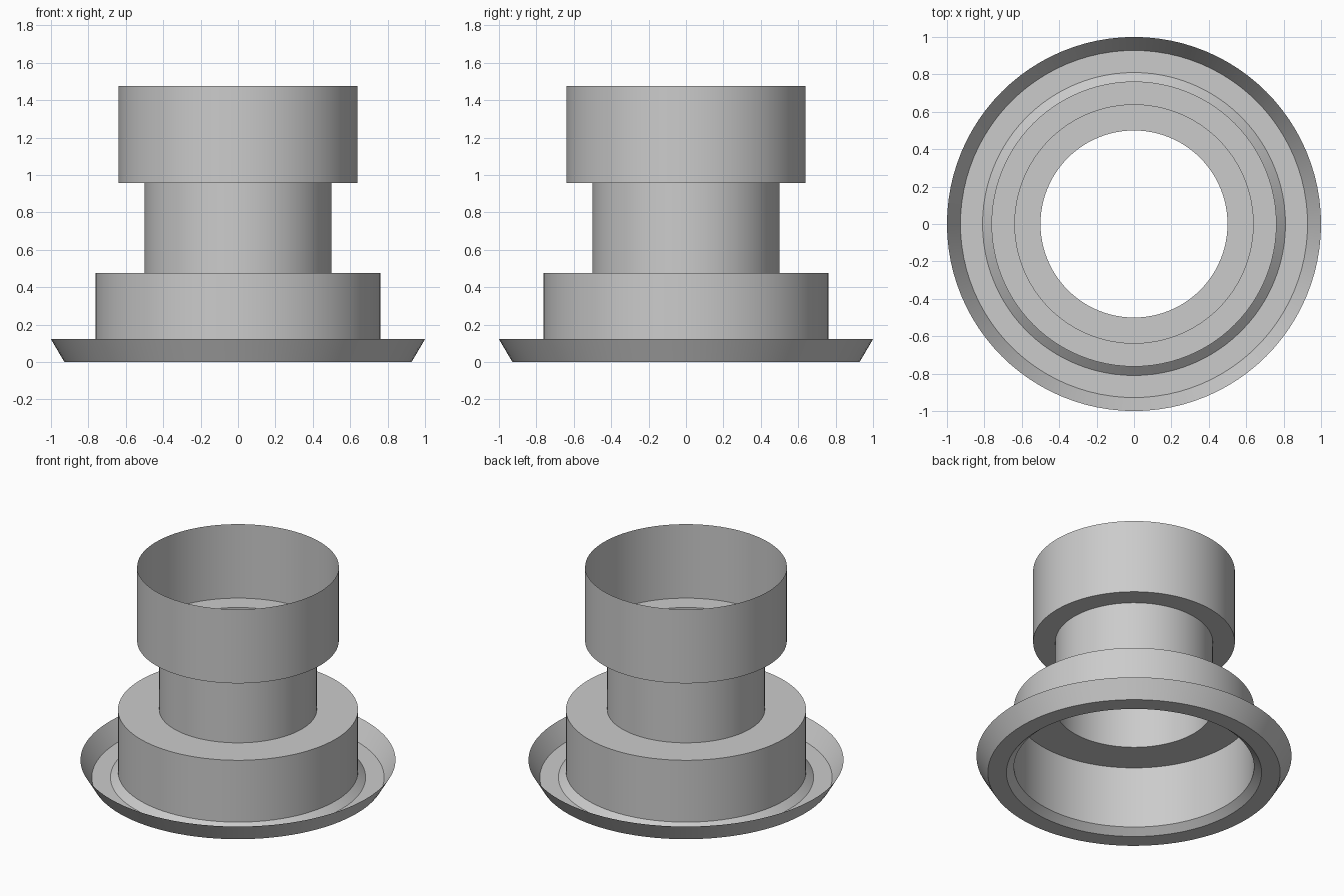
import bpy
from math import cos, sin, tau, radians

cube = bpy.data.objects.get("Cube")
if cube:
    bpy.data.objects.remove(cube, do_unlink=True)

SEGMENTS = 96

# One plain grey for the whole fitting
grey = bpy.data.materials.new("plain_grey")
grey.use_nodes = True
colour = (0.6, 0.6, 0.6, 1.0)
grey.diffuse_color = colour
grey.node_tree.nodes["Principled BSDF"].inputs["Base Color"].default_value = colour


def lathe(name, profile):
    """Turn an open (radius, height) profile, listed top to bottom, into a thin shell."""
    verts = [(r * cos(tau * s / SEGMENTS), r * sin(tau * s / SEGMENTS), z)
             for r, z in profile for s in range(SEGMENTS)]
    faces = []
    for row in range(len(profile) - 1):
        upper, lower = row * SEGMENTS, (row + 1) * SEGMENTS
        for s in range(SEGMENTS):
            n = (s + 1) % SEGMENTS
            faces.append((upper + s, lower + s, lower + n, upper + n))
    mesh = bpy.data.meshes.new(name)
    mesh.from_pydata(verts, [], faces)
    mesh.materials.append(grey)
    obj = bpy.data.objects.new(name, mesh)
    bpy.context.collection.objects.link(obj)
    bpy.ops.object.select_all(action='DESELECT')
    obj.select_set(True)
    bpy.context.view_layer.objects.active = obj
    bpy.ops.object.shade_smooth_by_angle(angle=radians(30))
    return obj


# Open upper collar with its inward ledge
lathe("upper_collar", [(0.64, 1.475), (0.64, 0.957), (0.5, 0.957)])

# Narrow open neck
lathe("neck", [(0.5, 0.957), (0.5, 0.475)])

# Wide drum with a shoulder, flaring out at its foot
lathe("base_drum", [(0.5, 0.475), (0.762, 0.475), (0.762, 0.042), (0.81, 0.0)])

# Flat flange with an upturned sloping lip
lathe("flange_lip", [(0.81, 0.0), (0.928, 0.0), (1.0, 0.122)])
